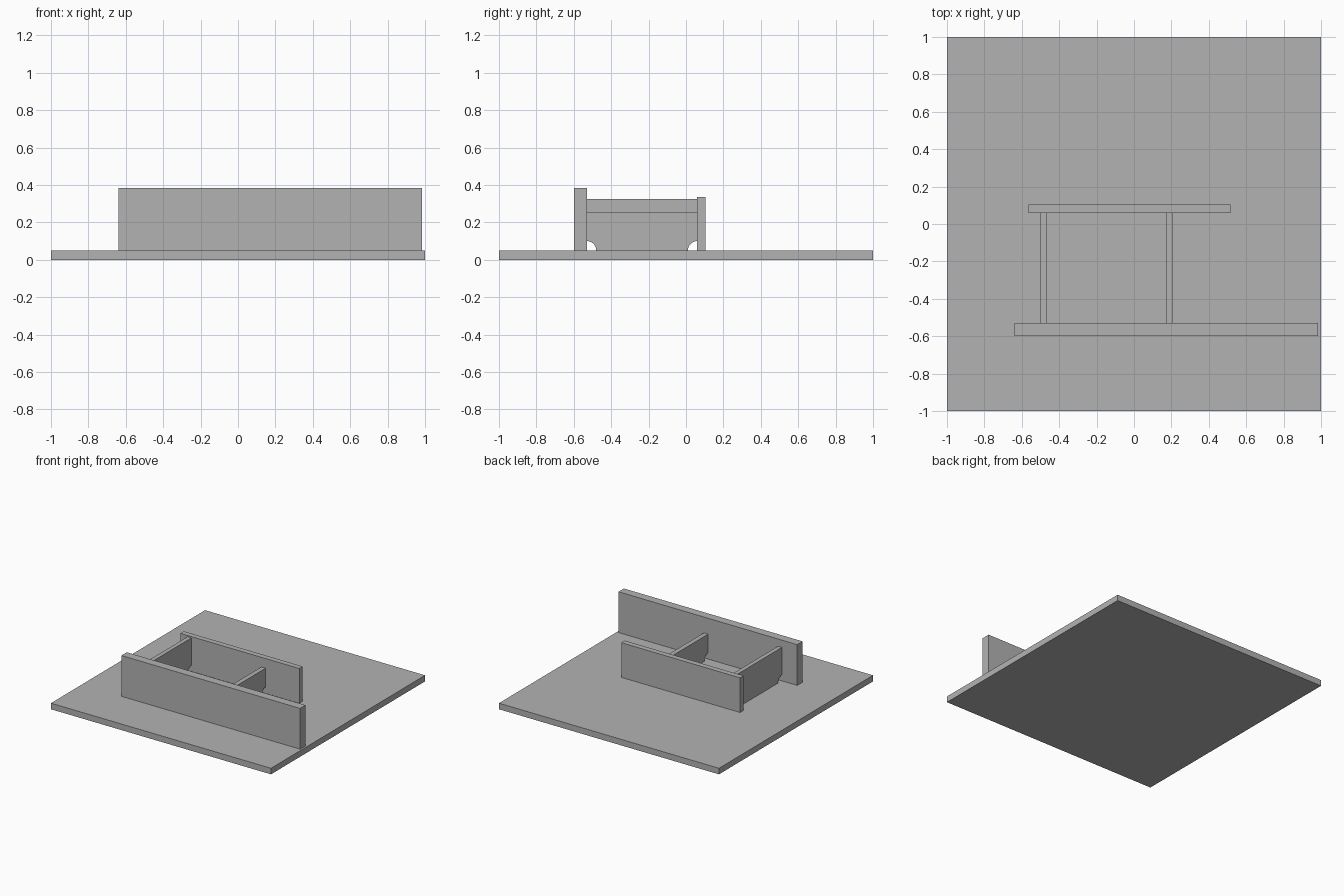
import bpy, bmesh
from math import sin, cos, pi

cube = bpy.data.objects.get("Cube")
if cube:
    bpy.data.objects.remove(cube)

grey = bpy.data.materials.new("plain grey")
grey.use_nodes = True
colour = (0.45, 0.45, 0.45, 1)
grey.diffuse_color = colour
grey.node_tree.nodes["Principled BSDF"].inputs["Base Color"].default_value = colour


def finish(name, bm):
    bmesh.ops.recalc_face_normals(bm, faces=bm.faces)
    mesh = bpy.data.meshes.new(name)
    bm.to_mesh(mesh)
    bm.free()
    mesh.materials.append(grey)
    obj = bpy.data.objects.new(name, mesh)
    bpy.context.collection.objects.link(obj)
    return obj


def box(name, low, high):
    bm = bmesh.new()
    bmesh.ops.create_cube(bm, size=1)
    for v in bm.verts:
        v.co = [l + (c + 0.5) * (h - l) for c, l, h in zip(v.co, low, high)]
    return finish(name, bm)


BASE_TOP = 0.05
FRONT_Y, BACK_Y = -0.53, 0.06
NOTCH, STEPS = 0.05, 12


def rib(name, x0, x1, top):
    """Cross wall with a quarter-round notch in each bottom corner."""
    arc = [(NOTCH * sin(i * pi / 2 / STEPS), NOTCH * cos(i * pi / 2 / STEPS))
           for i in range(STEPS + 1)]
    profile = [(FRONT_Y, top)]
    profile += [(FRONT_Y + a, BASE_TOP + b) for a, b in arc]
    profile += [(BACK_Y - a, BASE_TOP + b) for a, b in reversed(arc)]
    profile.append((BACK_Y, top))
    bm = bmesh.new()
    face = bm.faces.new([bm.verts.new((x0, y, z)) for y, z in profile])
    ext = bmesh.ops.extrude_face_region(bm, geom=[face], use_keep_orig=True)
    moved = [g for g in ext["geom"] if isinstance(g, bmesh.types.BMVert)]
    bmesh.ops.translate(bm, verts=moved, vec=(x1 - x0, 0, 0))
    obj = finish(name, bm)
    bpy.ops.object.select_all(action="DESELECT")
    obj.select_set(True)
    bpy.context.view_layer.objects.active = obj
    bpy.ops.object.shade_smooth_by_angle()


# Base and the two long walls
box("base_plate", (-1, -1, 0), (1, 1, BASE_TOP))
box("front_wall", (-0.64, -0.6, BASE_TOP), (0.985, FRONT_Y, 0.385))
box("back_wall", (-0.565, BACK_Y, BASE_TOP), (0.515, 0.105, 0.335))

# Cross walls between them
rib("tall_cross_wall", -0.5, -0.465, 0.325)
rib("low_cross_wall", 0.17, 0.208, 0.255)
